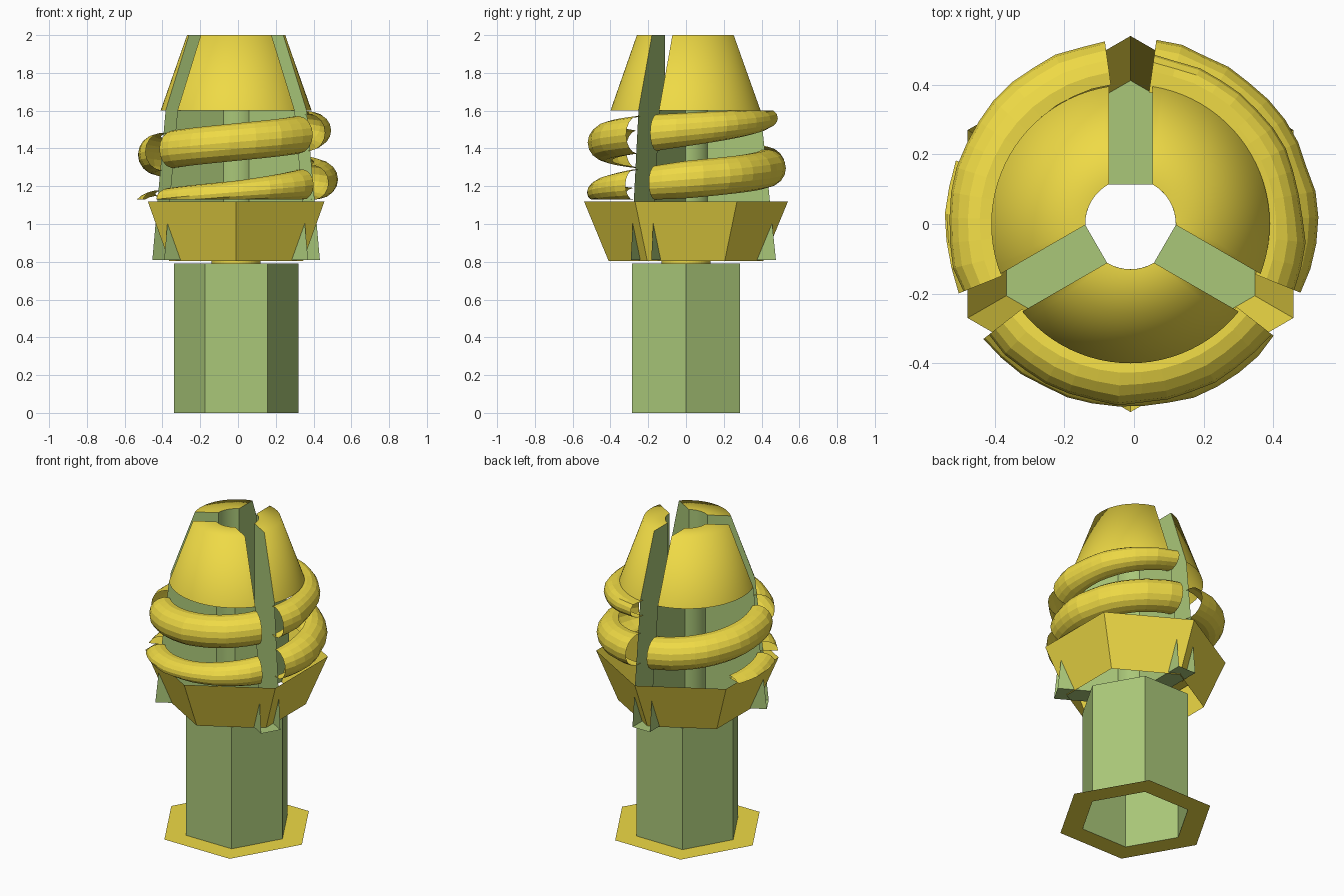
import bpy, math, random
from math import sin, cos, asin, sqrt, radians, pi

if "Cube" in bpy.data.objects:
    bpy.data.objects.remove(bpy.data.objects["Cube"])

random.seed(4)
CX = -0.01           # axis offset in x
BORE = 0.13          # centre bore radius
H = 0.0625           # half width of the slots
FLOOR = 0.81         # slot floor height
SLOTS = [90, 210, 330]


def material(name, rgb):
    m = bpy.data.materials.new(name)
    m.diffuse_color = (*rgb, 1)
    m.use_nodes = True
    m.node_tree.nodes["Principled BSDF"].inputs["Base Color"].default_value = m.diffuse_color
    return m


GOLD = material("gold", (0.86, 0.70, 0.06))
GREEN = material("green", (0.40, 0.57, 0.19))


def make(name, verts, faces, mat, smooth=False):
    me = bpy.data.meshes.new(name)
    me.from_pydata(verts, [], faces)
    me.materials.append(mat)
    ob = bpy.data.objects.new(name, me)
    bpy.context.collection.objects.link(ob)
    ob.location.x = CX
    if smooth:
        for p in me.polygons:
            p.use_smooth = True
    return ob


def loft(rows, closed=False, flip=False):
    """Join equal-length rows of points into quads."""
    n = len(rows[0])
    verts = [p for row in rows for p in row]
    faces = []
    for i in range(len(rows) - 1):
        for j in range(n if closed else n - 1):
            k = (j + 1) % n
            f = (i * n + j, i * n + k, (i + 1) * n + k, (i + 1) * n + j)
            faces.append(f[::-1] if flip else f)
    return verts, faces


def ring(r, z, n=6, turn=0):
    return [(r * cos(2 * pi * i / n + turn), r * sin(2 * pi * i / n + turn), z)
            for i in range(n)]


def sector(profile, slot, n=24):
    """Rows of arc points between one slot and the next."""
    rows = []
    for r, z in profile:
        d = asin(H / r)
        a0, a1 = radians(slot) + d, radians(slot + 120) - d
        rows.append([(r * cos(a0 + (a1 - a0) * i / n),
                      r * sin(a0 + (a1 - a0) * i / n), z) for i in range(n + 1)])
    return rows


# hexagonal socket walls and the flat rim at its mouth
make("socket_walls", *loft([ring(0.33, 0), ring(0.33, 0.79)], True, True), GREEN)
make("socket_rim", *loft([ring(0.47, 0), ring(0.33, 0)], True, True), GOLD)

# socket ceiling with the bore hole, and a short neck under the slots
hexrow = []
for k in range(48):
    a = 2 * pi * k / 48
    rr = 0.33 * cos(pi / 6) / cos((a % (pi / 3)) - pi / 6)
    hexrow.append((rr * cos(a), rr * sin(a), 0.79))
make("socket_ceiling", *loft([hexrow, ring(BORE, 0.79, 48)], True, True), GREEN)
make("bore_neck", *loft([ring(BORE, 0.79, 48), ring(BORE, FLOOR, 48)], True), GOLD)

# hexagonal flared collar
make("collar", *loft([ring(0.41, 0.805, 6, pi / 2), ring(0.54, 1.12, 6, pi / 2)], True), GOLD)

# nose cone and bore, in three sectors
for i, s in enumerate(SLOTS):
    make(f"nose_sector_{i}", *loft(sector([(0.4, 1.6), (0.26, 2), (BORE, 2)], s)),
         GOLD, True)
    make(f"bore_sector_{i}", *loft(sector([(BORE, FLOOR), (BORE, 2)], s), flip=True),
         GREEN, True)

# slot walls and floors
OUTLINE = [(BORE, FLOOR), (0.48, FLOOR), (0.4, 1.6), (0.26, 2), (BORE, 2)]
for i, s in enumerate(SLOTS):
    a = radians(s)

    def place(u, v, z):
        return (u * cos(a) - v * sin(a), u * sin(a) + v * cos(a), z)

    verts, faces = [], []
    for side in (-H, H):
        b = len(verts)
        verts += [place(sqrt(r * r - H * H), side, z) for r, z in OUTLINE]
        f = tuple(range(b, b + 5))
        faces.append(f if side > 0 else f[::-1])
    faces.append((0, 1, 6, 5))
    make(f"slot_{i}", verts, faces, GREEN)


# rounded helical thread, cut by the slots
def thread_row(deg):
    zc = 1.235 + 0.265 * deg / 360
    rad = 0.1
    if deg < 0:
        rad = 0.1 + 0.04 * deg / 90 if deg > -90 else 0.06
    elif deg > 330:
        rad = 0.1 - 0.04 * (deg - 330) / 110
    core = 0.48 - 0.1 * (zc - 0.8)
    a = radians(deg)
    wob = random.uniform(-0.005, 0.005)
    row = []
    for k in range(11):
        t = radians(-105 + 21 * k)
        r = core + (max(rad, 0.085) + wob) * cos(t)
        z = min(1.6, max(1.13, zc + rad * sin(t)))
        row.append((r * cos(a), r * sin(a), z))
    return row


for i, (a0, a1) in enumerate([(-200, -158), (-142, -38), (-22, 82),
                              (98, 202), (218, 322), (338, 442)]):
    n = max(4, round((a1 - a0) / 8))
    rows = [thread_row(a0 + (a1 - a0) * k / n) for k in range(n + 1)]
    make(f"thread_{i}", *loft(rows, flip=True), GOLD)
